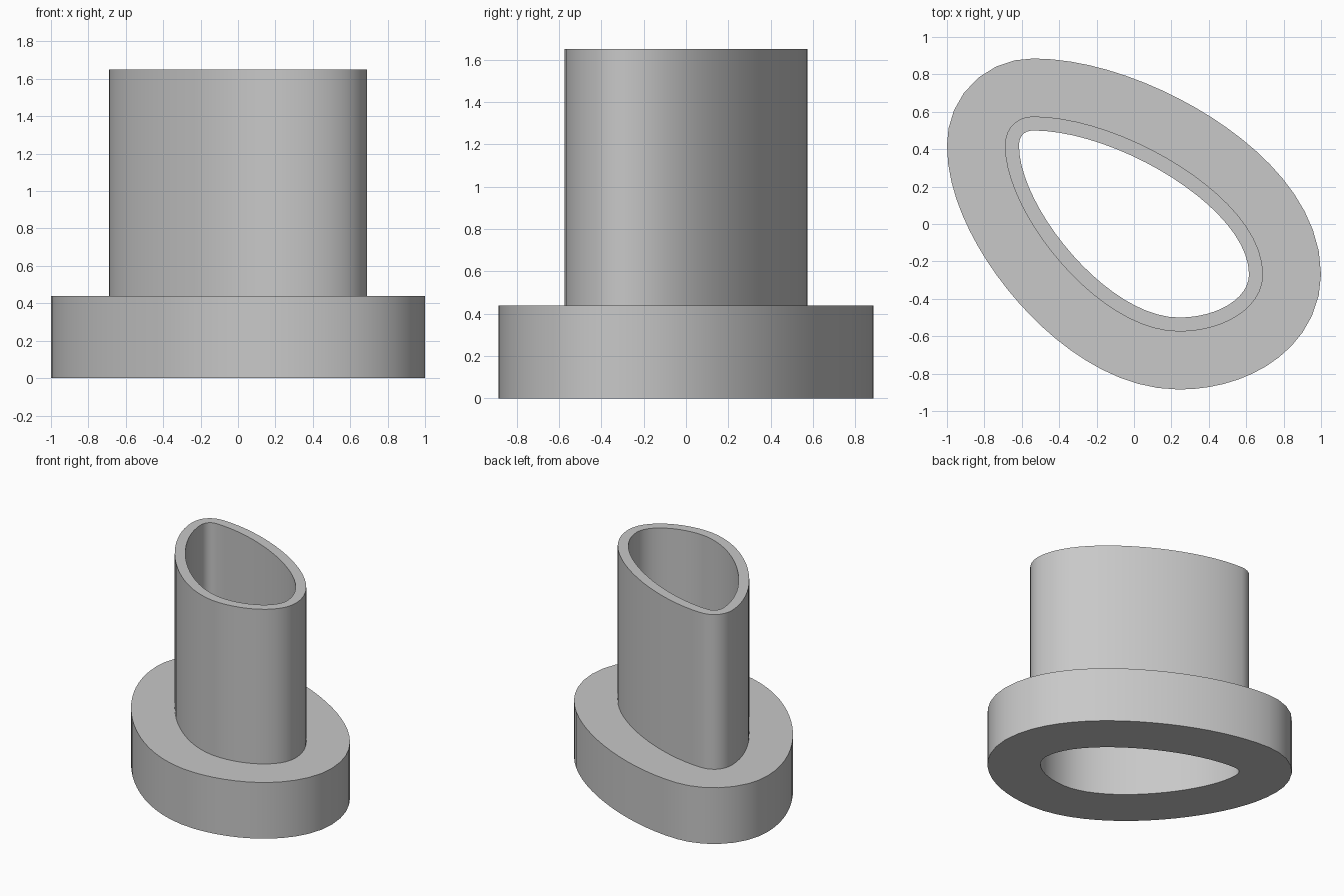
import bpy
import bmesh
import math
from mathutils import Vector

cube = bpy.data.objects.get("Cube")
if cube:
    bpy.data.objects.remove(cube, do_unlink=True)

grey = bpy.data.materials.new("light grey")
grey.use_nodes = True
colour = (0.58, 0.58, 0.58, 1)
grey.diffuse_color = colour
grey.node_tree.nodes["Principled BSDF"].inputs["Base Color"].default_value = colour

HEIGHT, FLANGE_HEIGHT = 1.65, 0.44
WALL, FLANGE = 0.075, 0.385        # outward offsets from the bore

# Bore outline: extreme points, travel direction, handle in, handle out, steps to next
knots = [
    ((-0.54, 0.50), (1, 0), 0.045, 0.45, 20),
    ((0.615, -0.27), (0, -1), 0.35, 0.127, 12),
    ((0.24, -0.50), (-1, 0), 0.206, 0.38, 20),
    ((-0.615, 0.42), (0, 1), 0.33, 0.05, 7),
]


def bore_outline():
    """Points of the bore with their outward normals."""
    samples = []
    for i, (point, heading, _, reach, steps) in enumerate(knots):
        end, end_heading, end_reach, _, _ = knots[(i + 1) % len(knots)]
        a, d = Vector(point), Vector(end)
        b = a + Vector(heading) * reach
        c = d - Vector(end_heading) * end_reach
        for k in range(steps):
            t = k / steps
            s = 1 - t
            p = a * s**3 + b * (3 * s * s * t) + c * (3 * s * t * t) + d * t**3
            tangent = (b - a) * (s * s) + (c - b) * (2 * s * t) + (d - c) * (t * t)
            samples.append((p, Vector((-tangent.y, tangent.x)).normalized()))
    return samples


# Cross-section of the wall as (offset, height), carried around the outline
section = [(0, 0), (FLANGE, 0), (FLANGE, FLANGE_HEIGHT),
           (WALL, FLANGE_HEIGHT), (WALL, HEIGHT), (0, HEIGHT)]
outline = bore_outline()
bm = bmesh.new()
rings = [[bm.verts.new((*(p + n * offset), z)) for p, n in outline]
         for offset, z in section]
for i, ring in enumerate(rings):
    following = rings[(i + 1) % len(rings)]
    for j in range(len(ring)):
        k = (j + 1) % len(ring)
        bm.faces.new((ring[j], ring[k], following[k], following[j]))
bmesh.ops.recalc_face_normals(bm, faces=bm.faces)

mesh = bpy.data.meshes.new("flanged_sleeve")
bm.to_mesh(mesh)
bm.free()
mesh.materials.append(grey)
sleeve = bpy.data.objects.new("flanged_sleeve", mesh)
bpy.context.collection.objects.link(sleeve)

# Smooth walls with crisp rims
bpy.ops.object.select_all(action="DESELECT")
sleeve.select_set(True)
bpy.context.view_layer.objects.active = sleeve
bpy.ops.object.shade_smooth_by_angle(angle=math.radians(30))
